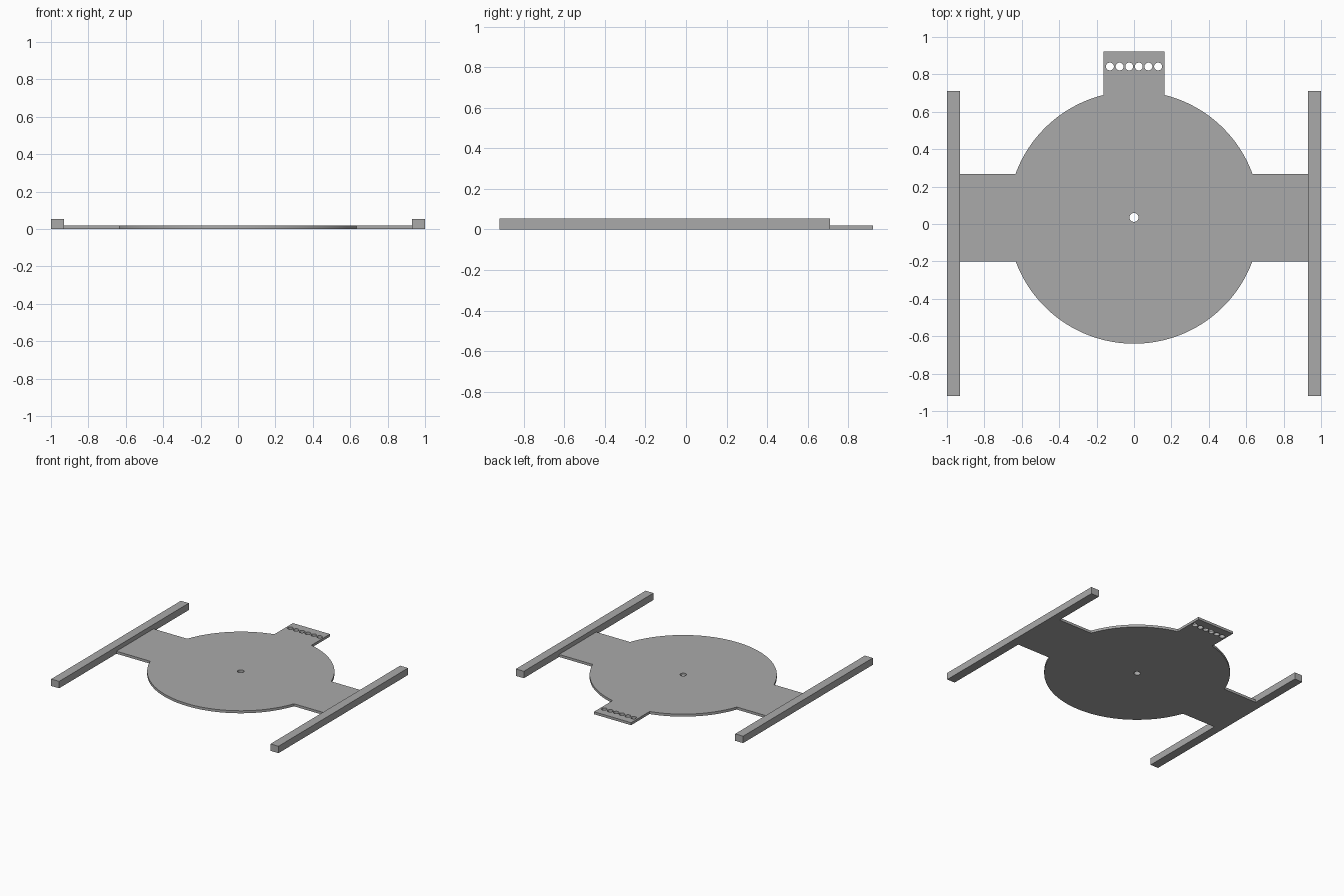
import bpy
import bmesh
from math import cos, sin, pi, asin, atan2, sqrt

cube = bpy.data.objects.get("Cube")
if cube:
    bpy.data.objects.remove(cube, do_unlink=True)

grey = bpy.data.materials.new("plain grey")
grey.use_nodes = True
colour = (0.4, 0.4, 0.4, 1)
grey.diffuse_color = colour
grey.node_tree.nodes["Principled BSDF"].inputs["Base Color"].default_value = colour

THICK = 0.02
CY, R = 0.035, 0.675           # disc centre and radius
ARM_FRONT, ARM_BACK = -0.2, 0.267
RAIL_IN, RAIL_H = 0.93, 0.055
TAB_W, TAB_END = 0.163, 0.923


def arc(radius, start, end, steps, cx=0.0, cy=CY):
    angles = [start + (end - start) * i / steps for i in range(steps + 1)]
    return [(cx + radius * cos(a), cy + radius * sin(a)) for a in angles]


def circle(cx, cy, radius, steps=32):
    return arc(radius, 0, 2 * pi, steps, cx, cy)[:-1]


def slab(name, loops, height):
    """Fill the outline (first loop) minus the holes, then extrude upward."""
    bm = bmesh.new()
    edges = []
    for loop in loops:
        verts = [bm.verts.new((x, y, 0)) for x, y in loop]
        edges += [bm.edges.new((verts[i - 1], verts[i])) for i in range(len(verts))]
    bmesh.ops.triangle_fill(bm, use_beauty=True, use_dissolve=False, edges=edges)
    top = bmesh.ops.extrude_face_region(bm, geom=bm.faces[:])["geom"]
    bmesh.ops.translate(bm, vec=(0, 0, height),
                        verts=[v for v in top if isinstance(v, bmesh.types.BMVert)])
    bmesh.ops.recalc_face_normals(bm, faces=bm.faces[:])
    mesh = bpy.data.meshes.new(name)
    bm.to_mesh(mesh)
    bm.free()
    mesh.materials.append(grey)
    obj = bpy.data.objects.new(name, mesh)
    bpy.context.collection.objects.link(obj)
    return obj


# Base plate: disc with two side arms and a rear connector tab
front_angle = asin((ARM_FRONT - CY) / R)
back_angle = asin((ARM_BACK - CY) / R)
tab_angle = atan2(sqrt(R * R - TAB_W * TAB_W), TAB_W)
right_half = (arc(R, -pi / 2, front_angle, 36)
              + [(RAIL_IN, ARM_FRONT), (RAIL_IN, ARM_BACK)]
              + arc(R, back_angle, tab_angle, 30)
              + [(TAB_W, TAB_END)])
left_half = [(-x, y) for x, y in reversed(right_half[1:])]

# Centre hole and a row of six tab holes
holes = [circle(0, CY, 0.024)]
holes += [circle((i - 2.5) * 0.0515, 0.842, 0.021) for i in range(6)]
plate = slab("base_plate", [right_half + left_half] + holes, THICK)

bpy.ops.object.select_all(action="DESELECT")
plate.select_set(True)
bpy.context.view_layer.objects.active = plate
bpy.ops.object.shade_smooth_by_angle(angle=pi / 6)

# Side rails
for name, side in (("left_rail", 1), ("right_rail", -1)):
    outline = [(side * x, y) for x, y in
               ((RAIL_IN, -0.92), (1, -0.92), (1, 0.71), (RAIL_IN, 0.71))]
    slab(name, [outline], RAIL_H)
